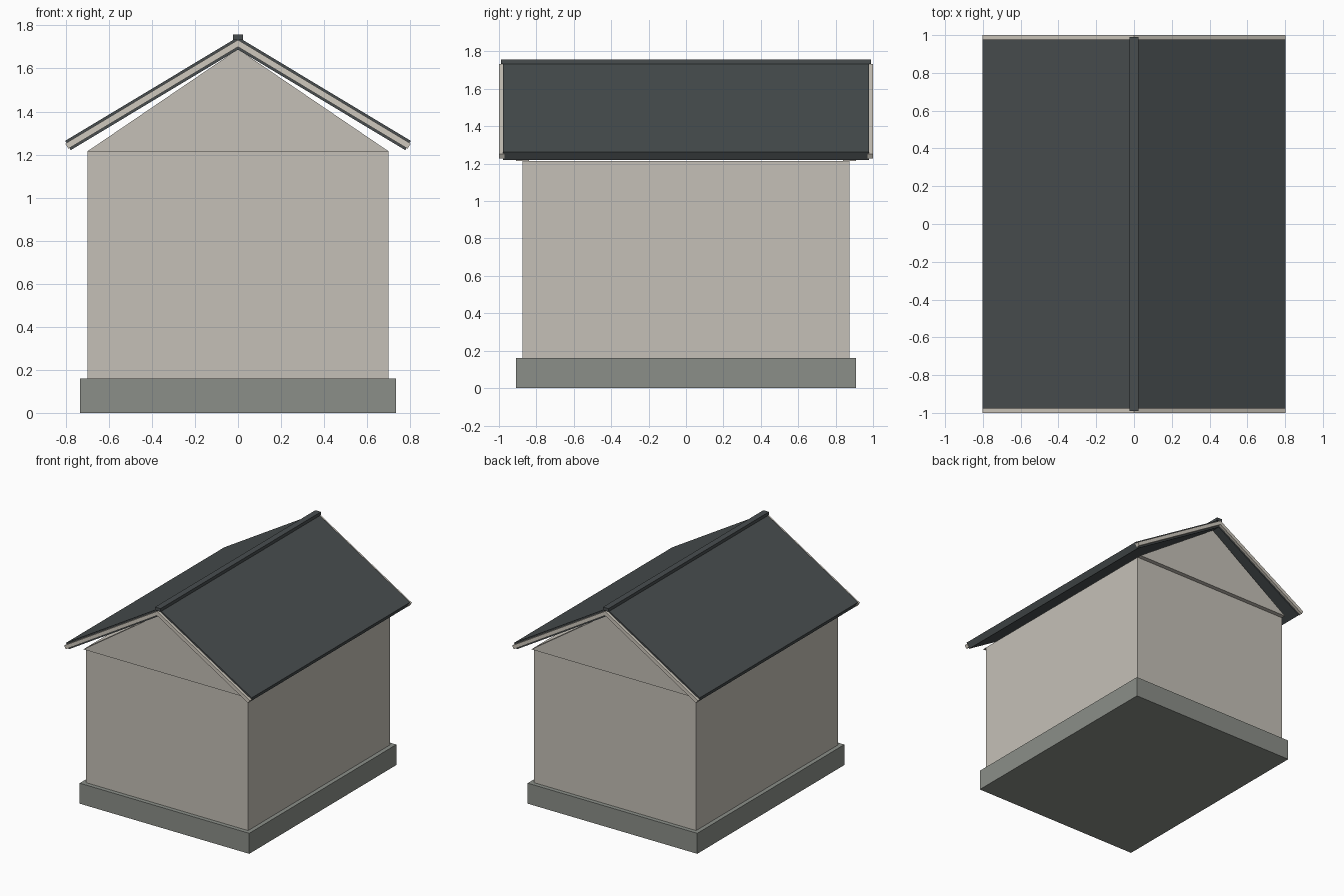
import bpy, math

if "Cube" in bpy.data.objects:
    bpy.data.objects.remove(bpy.data.objects["Cube"])


def material(name, rgb):
    m = bpy.data.materials.new(name)
    m.diffuse_color = (*rgb, 1)
    m.use_nodes = True
    m.node_tree.nodes["Principled BSDF"].inputs["Base Color"].default_value = m.diffuse_color
    return m


CREAM = material("cream_wall", (0.56, 0.53, 0.475))
TRIM = material("pale_trim", (0.62, 0.58, 0.51))
SLATE = material("dark_slate", (0.065, 0.075, 0.078))
STONE = material("grey_stone", (0.26, 0.275, 0.25))


def prism(name, profile, y0, y1, mat):
    """Extrude an anticlockwise (x, z) profile from y0 to y1."""
    n = len(profile)
    verts = [(x, y, z) for y in (y0, y1) for x, z in profile]
    faces = [tuple(range(n)), tuple(reversed(range(n, 2 * n)))]
    faces += [(i, i + n, (i + 1) % n + n, (i + 1) % n) for i in range(n)]
    mesh = bpy.data.meshes.new(name)
    mesh.from_pydata(verts, [], faces)
    mesh.materials.append(mat)
    obj = bpy.data.objects.new(name, mesh)
    bpy.context.collection.objects.link(obj)
    return obj


def box(name, hx, hy, z0, z1, mat):
    return prism(name, [(-hx, z0), (hx, z0), (hx, z1), (-hx, z1)], -hy, hy, mat)


SLOPE = math.radians(31)
RIDGE_TOP = 1.746


def slope_strip(side, depth0, depth1, reach):
    """Pitched strip between two depths below the roof surface, plumb at the ridge."""
    c, s, t = math.cos(SLOPE), math.sin(SLOPE), math.tan(SLOPE)

    def eave(d):
        x = reach - d * s
        return x, RIDGE_TOP - reach * t - d * c

    pts = [(0, RIDGE_TOP - depth1 / c), eave(depth1), eave(depth0),
           (0, RIDGE_TOP - depth0 / c)]
    if side < 0:
        pts = [(-x, z) for x, z in reversed(pts)]
    return pts


# Base and wall block
box("plinth", 0.733, 0.908, 0, 0.16, STONE)
box("walls", 0.70, 0.875, 0.16, 1.215, CREAM)

# Gable panels, standing slightly proud of the end walls
for end, y in (("front", -0.875), ("back", 0.875)):
    prism("gable_" + end, [(-0.70, 1.215), (0.70, 1.215), (0, 1.69)],
          y - 0.035, y + 0.035, CREAM)

# Roof slopes with pale verge boards at each end
for side, label in ((-1, "left"), (1, "right")):
    prism("roof_" + label, slope_strip(side, 0, 0.05, 0.803), -0.978, 0.978, SLATE)
    for end, y0, y1 in (("front", -1.0, -0.97), ("back", 0.97, 1.0)):
        prism(f"verge_board_{label}_{end}", slope_strip(side, 0.011, 0.039, 0.808),
              y0, y1, TRIM)

# Ridge cap
box("ridge_cap", 0.024, 0.99, 1.733, 1.757, SLATE)
